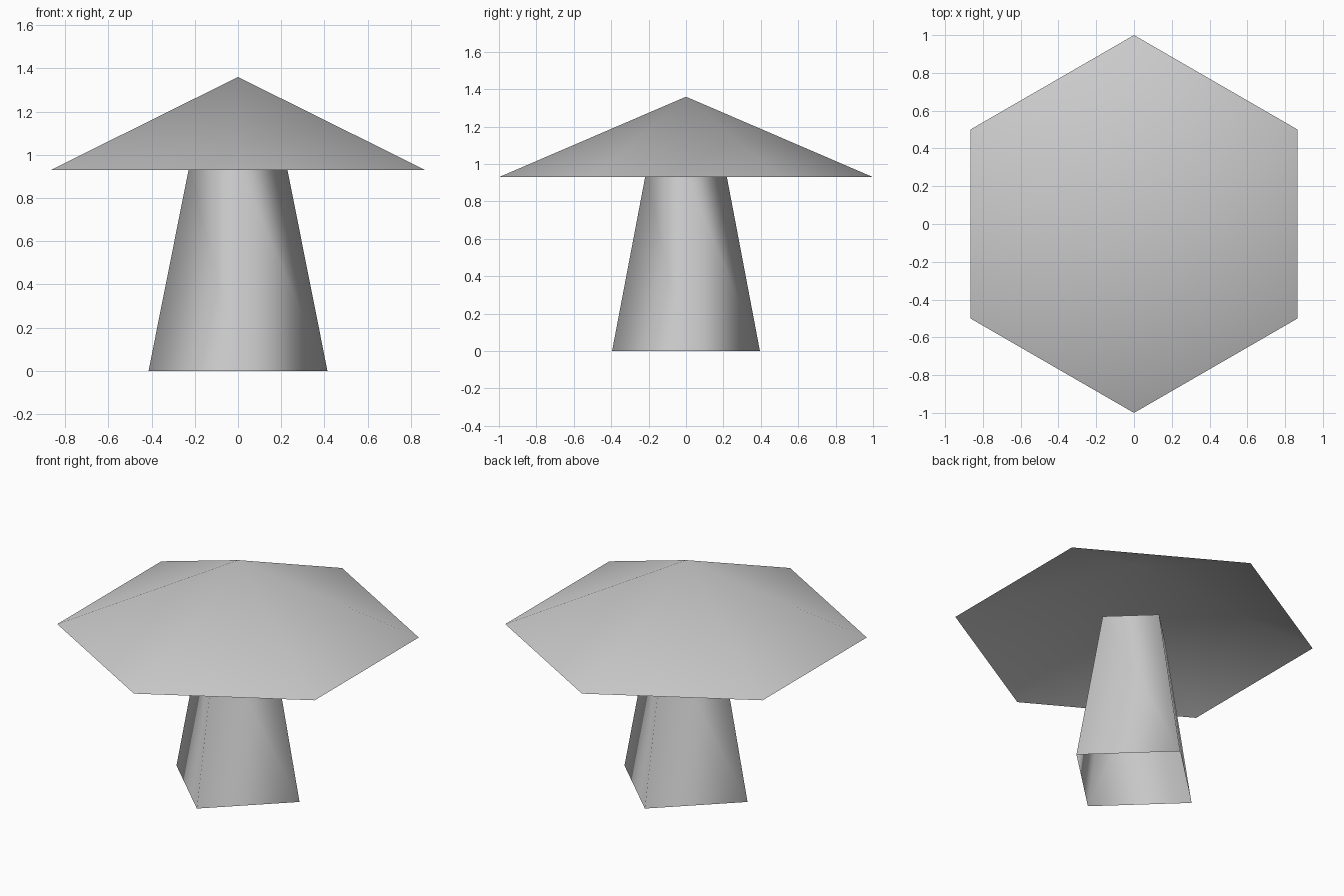
import bpy

# Remove the default cube
cube = bpy.data.objects.get("Cube")
if cube:
    bpy.data.objects.remove(cube, do_unlink=True)

# Single plain grey material
grey = bpy.data.materials.new("light_grey")
grey.use_nodes = True
colour = (0.6, 0.6, 0.6, 1.0)
grey.diffuse_color = colour
grey.node_tree.nodes["Principled BSDF"].inputs["Base Color"].default_value = colour


def open_cone(name, sides, bottom_radius, top_radius, bottom, top, y_scale=1.0):
    """Smooth-shaded hollow cone or frustum with a corner on the y axis."""
    bpy.ops.mesh.primitive_cone_add(
        vertices=sides, radius1=bottom_radius, radius2=top_radius,
        depth=top - bottom, end_fill_type='NOTHING',
        location=(0, 0, (bottom + top) / 2))
    part = bpy.context.object
    part.name = name
    part.scale.y = y_scale
    bpy.ops.object.transform_apply(location=True, rotation=False, scale=True)
    part.data.materials.append(grey)
    bpy.ops.object.shade_smooth()
    return part


# Four-sided tapering stem, open at both ends
open_cone("stem", 4, 0.414, 0.225, 0.0, 0.95, y_scale=0.955)

# Six-sided hollow cap
open_cone("cap", 6, 1.0, 0.0, 0.93, 1.36)
